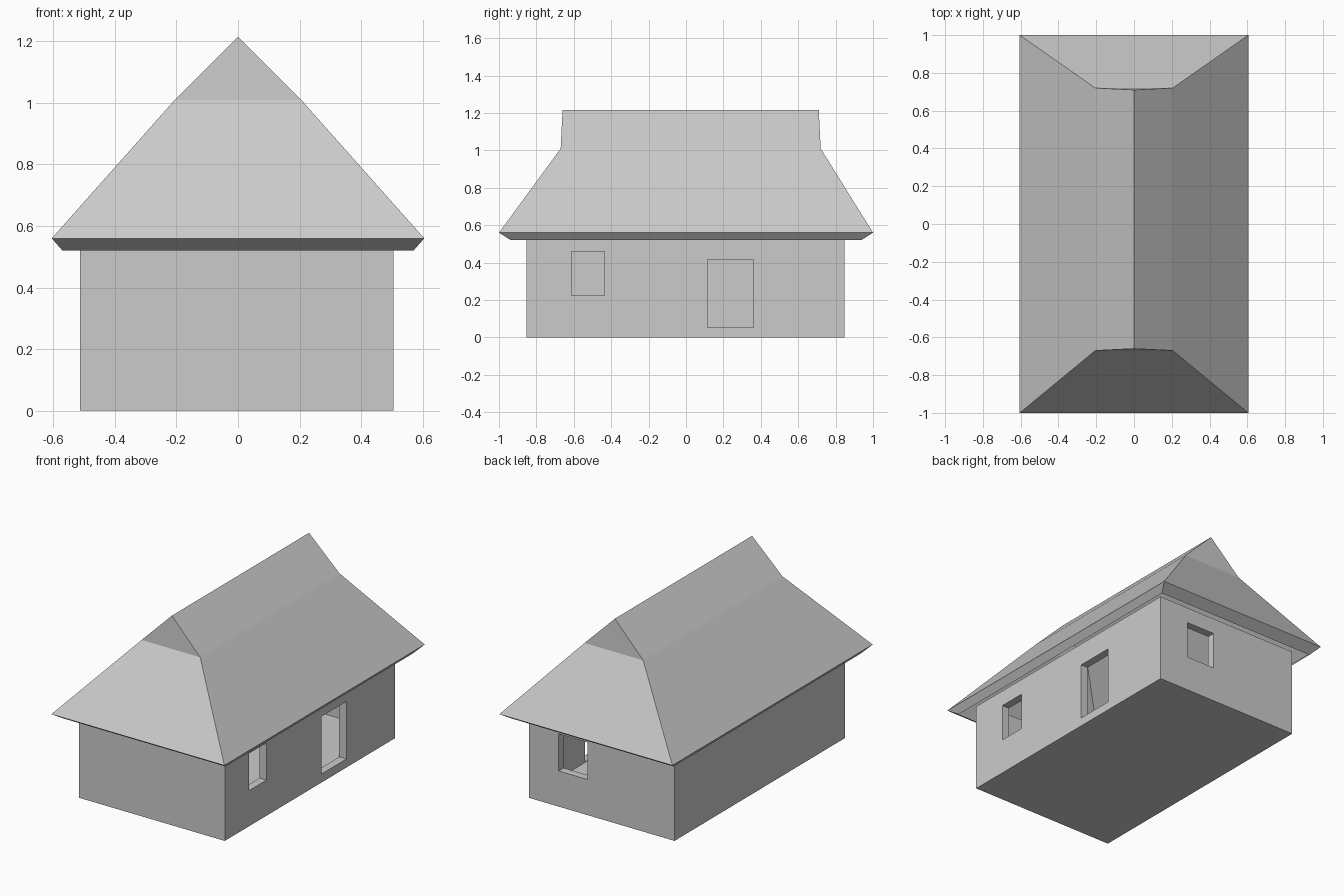
import bpy
import bmesh
from mathutils import Vector

cube = bpy.data.objects.get("Cube")
if cube:
    bpy.data.objects.remove(cube, do_unlink=True)

# One plain grey for the whole house
grey = bpy.data.materials.new("plain_grey")
grey.use_nodes = True
grey.diffuse_color = (0.6, 0.6, 0.6, 1)
grey.node_tree.nodes["Principled BSDF"].inputs["Base Color"].default_value = grey.diffuse_color


def add_object(name, bm):
    mesh = bpy.data.meshes.new(name)
    bm.to_mesh(mesh)
    bm.free()
    mesh.materials.append(grey)
    obj = bpy.data.objects.new(name, mesh)
    bpy.context.collection.objects.link(obj)
    return obj


def box(name, low, high):
    low, high = Vector(low), Vector(high)
    bm = bmesh.new()
    bmesh.ops.create_cube(bm, size=1)
    for v in bm.verts:
        v.co = (low + high) / 2 + v.co * (high - low)
    return add_object(name, bm)


def carve(target, cutter):
    cutter.hide_render = True
    mod = target.modifiers.new(cutter.name, 'BOOLEAN')
    mod.operation = 'DIFFERENCE'
    mod.solver = 'EXACT'
    mod.object = cutter
    bpy.context.view_layer.objects.active = target
    bpy.ops.object.modifier_apply(modifier=mod.name)
    bpy.data.objects.remove(cutter, do_unlink=True)


# Walls and floor: an open-topped hollow box with three openings
left, right, front, back = 0.505, -0.513, -0.853, 0.847
wall = 0.05
walls = box("walls", (right, front, 0), (left, back, 0.56))
carve(walls, box("room", (right + wall, front + wall, wall), (left - wall, back - wall, 1)))
carve(walls, box("side_window", (0.4, -0.612, 0.225), (0.6, -0.436, 0.46)))
carve(walls, box("doorway", (0.4, 0.115, 0.054), (0.6, 0.361, 0.417)))
carve(walls, box("back_window", (0.095, 0.75, 0.225), (0.297, 0.95, 0.46)))

# Roof: thin half-hipped sheet, as stacked rings closed along the ridge
bm = bmesh.new()


def ring(half_width, y_front, y_back, z):
    corners = ((-1, y_front), (1, y_front), (1, y_back), (-1, y_back))
    return [bm.verts.new((s * half_width, y, z)) for s, y in corners]


rings = [
    ring(0.57, -0.937, 0.937, 0.52),   # eave underside
    ring(0.605, -1.0, 1.0, 0.56),      # eave edge
    ring(0.205, -0.67, 0.72, 1.01),    # top of the hips
]
for lower, upper in zip(rings, rings[1:]):
    for i in range(4):
        j = (i + 1) % 4
        bm.faces.new((lower[i], lower[j], upper[j], upper[i]))

# Ridge, gablets and upper slopes
a, b, c, d = rings[-1]
ridge_front = bm.verts.new((0, -0.66, 1.215))
ridge_back = bm.verts.new((0, 0.71, 1.215))
bm.faces.new((a, b, ridge_front))
bm.faces.new((c, d, ridge_back))
bm.faces.new((b, c, ridge_back, ridge_front))
bm.faces.new((d, a, ridge_front, ridge_back))
add_object("roof", bm)
